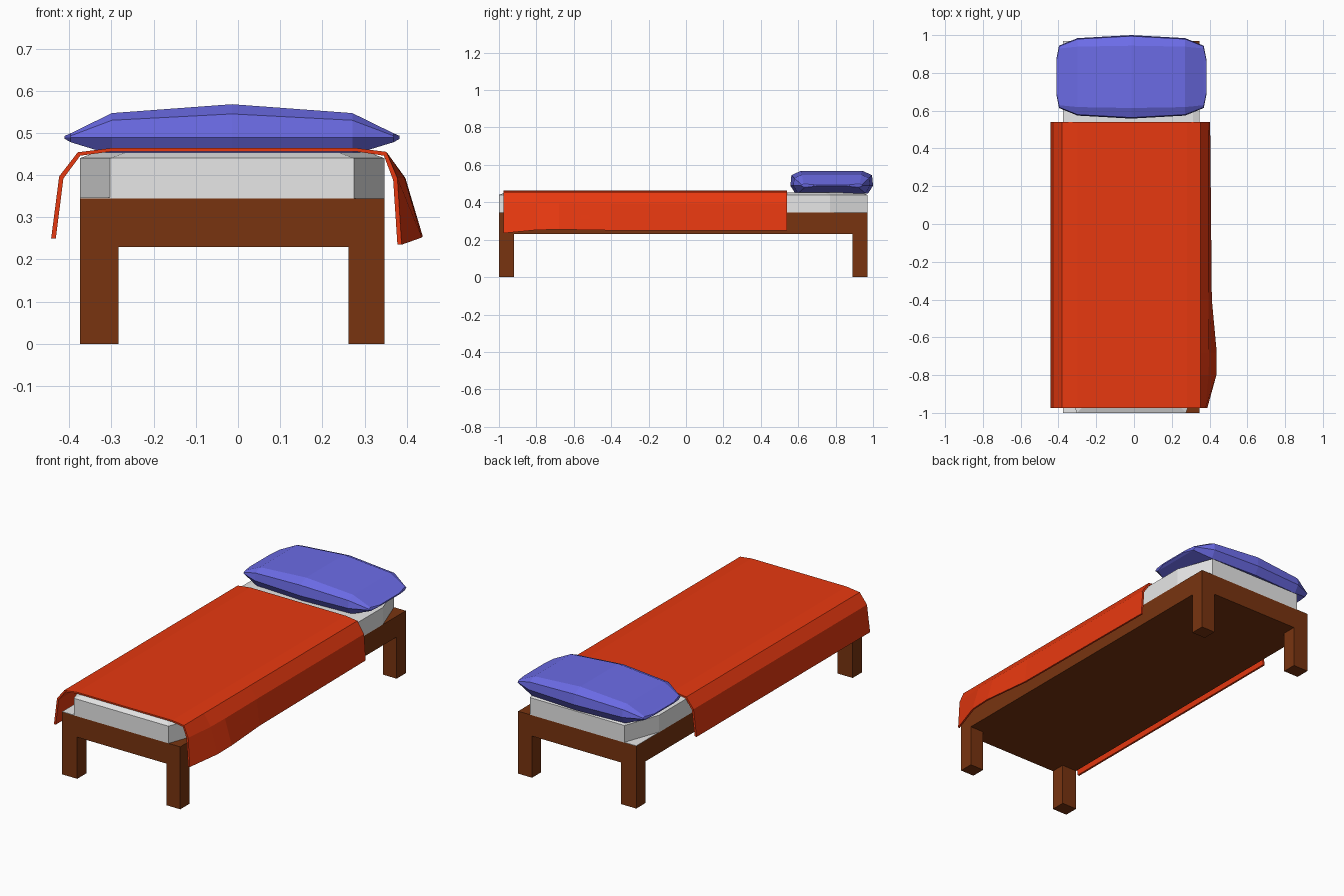
import bpy, bmesh

if "Cube" in bpy.data.objects:
    bpy.data.objects.remove(bpy.data.objects["Cube"])

CX = -0.014  # centre line of the frame


def material(name, col):
    m = bpy.data.materials.new(name)
    m.diffuse_color = (*col, 1)
    m.use_nodes = True
    m.node_tree.nodes["Principled BSDF"].inputs["Base Color"].default_value = m.diffuse_color
    return m


BROWN = material("brown wood", (0.19, 0.034, 0.005))
GREY = material("mattress grey", (0.8, 0.8, 0.8))
RED = material("blanket red", (0.8, 0.04, 0.005))
BLUE = material("pillow blue", (0.15, 0.15, 0.8))


def finish(bm, name, mat):
    bmesh.ops.recalc_face_normals(bm, faces=bm.faces)
    me = bpy.data.meshes.new(name)
    bm.to_mesh(me)
    bm.free()
    me.materials.append(mat)
    bpy.context.collection.objects.link(bpy.data.objects.new(name, me))


def loft(name, rings, mat):
    """Skin closed rings of equal length and cap both ends."""
    bm = bmesh.new()
    vs = [[bm.verts.new(p) for p in r] for r in rings]
    n = len(rings[0])
    for a, b in zip(vs, vs[1:]):
        for i in range(n):
            j = (i + 1) % n
            bm.faces.new((a[i], a[j], b[j], b[i]))
    bm.faces.new(vs[0])
    bm.faces.new(vs[-1])
    finish(bm, name, mat)


def box(name, x0, x1, y0, y1, z0, z1, mat):
    loft(name, [[(x0, y0, z), (x1, y0, z), (x1, y1, z), (x0, y1, z)]
                for z in (z0, z1)], mat)


# Wooden frame and four legs
box("bed_frame", -0.375, 0.347, -1, 0.97, 0.23, 0.345, BROWN)
for sx, x0, x1 in (("left", -0.375, -0.283), ("right", 0.262, 0.347)):
    for sy, y0, y1 in (("front", -1, -0.92), ("back", 0.89, 0.97)):
        box(f"{sy}_{sx}_leg", x0, x1, y0, y1, 0, 0.23, BROWN)


# Mattress with cut corners and a bevelled top
def mattress_ring(z, inset):
    hx, hy, cx, cy = 0.361 - inset, 0.985 - inset, 0.072, 0.2
    pts = [(hx - cx, -hy), (hx, -hy + cy), (hx, hy - cy), (hx - cx, hy)]
    pts += [(-x, -y) for x, y in pts]
    return [(CX + x, y - 0.015, z) for x, y in pts]


loft("mattress", [mattress_ring(0.345, 0), mattress_ring(0.44, 0),
                  mattress_ring(0.453, 0.035)], GREY)
# Flat mattress corners showing on the left side of the frame
for side, y0, y1 in (("front", -1, -0.8), ("back", 0.77, 0.97)):
    box(f"{side}_mattress_corner", -0.375, -0.30, y0, y1, 0.345, 0.347, GREY)

# Blanket draped over the sides, with a flared fold near the front right
rings = []
for y, mid, low, zlow in ((-0.975, 0.378, 0.388, 0.235), (-0.8, 0.395, 0.436, 0.252),
                          (-0.68, 0.397, 0.438, 0.255), (-0.4, 0.395, 0.412, 0.25),
                          (0.54, 0.393, 0.403, 0.25)):
    outer = [(-0.443, 0.25), (-0.424, 0.397), (-0.38, 0.454), (-0.30, 0.464),
             (0.28, 0.464), (0.352, 0.455), (mid, 0.393), (low, zlow)]
    inner = [(-0.432, 0.25), (-0.414, 0.392), (-0.374, 0.446), (-0.30, 0.456),
             (0.28, 0.456), (0.346, 0.446), (mid - 0.01, 0.388), (low - 0.01, zlow)]
    rings.append([(x, y, z) for x, z in outer + inner[::-1]])
loft("blanket", rings, RED)

# Pillow: sections across its width (x, half depth, low, shoulder, top, top half depth)
half = [(0.397, 0.095, 0.486, 0.491, 0.493, 0.085),
        (0.383, 0.165, 0.478, 0.493, 0.499, 0.15),
        (0.285, 0.205, 0.448, 0.530, 0.547, 0.16)]
sections = [(-s[0], *s[1:]) for s in half] + [(0, 0.221, 0.447, 0.545, 0.568, 0.165)] + half[::-1]
rings = []
for x, hy, zl, zs, zt, ty in sections:
    side = [(hy * 0.88, zl), (hy, 0.489), (hy * 0.975, zs), (ty, zt)]
    sec = side + [(-y, z) for y, z in side[::-1]]
    rings.append([(CX + x, 0.779 + y, z) for y, z in sec])
loft("pillow", rings, BLUE)
